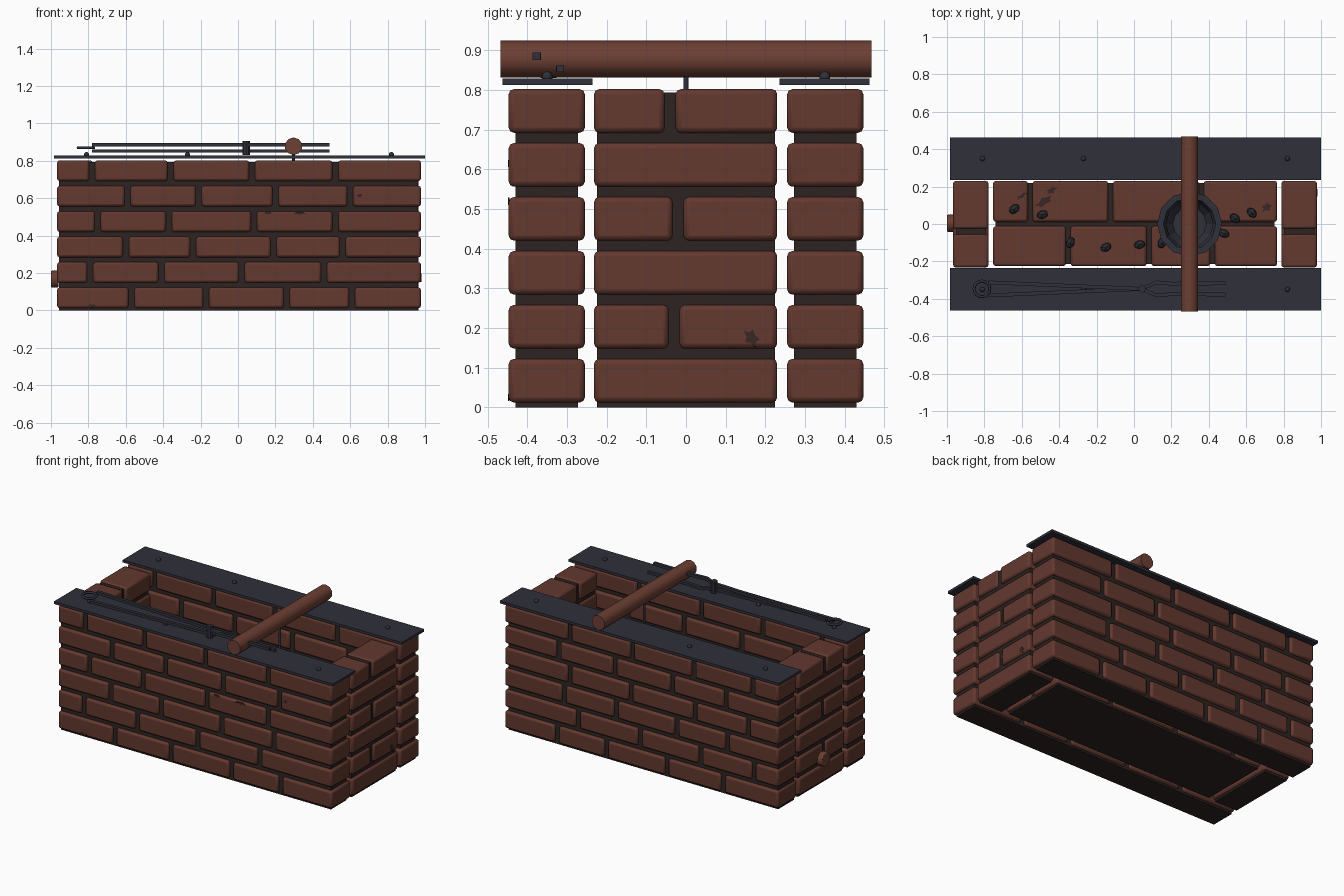
import bpy, bmesh, math, random
from mathutils import Matrix, Vector

random.seed(4)
cube = bpy.data.objects.get("Cube")
if cube:
    bpy.data.objects.remove(cube)


def material(name, rgb):
    m = bpy.data.materials.new(name)
    m.use_nodes = True
    m.diffuse_color = (*rgb, 1)
    bsdf = m.node_tree.nodes["Principled BSDF"]
    bsdf.inputs["Base Color"].default_value = (*rgb, 1)
    bsdf.inputs["Roughness"].default_value = 0.8
    return m


BRICK = material("red brick", (0.125, 0.04, 0.028))
MORTAR = material("dark mortar", (0.026, 0.017, 0.015))
IRON = material("dark iron", (0.029, 0.029, 0.042))
WOOD = material("brown wood", (0.15, 0.05, 0.033))
SOOT = material("soot", (0.038, 0.02, 0.018))
COAL = material("coal", (0.022, 0.024, 0.032))


def finish(name, bm, mat, smooth=None, bevel=0):
    bmesh.ops.recalc_face_normals(bm, faces=bm.faces)
    mesh = bpy.data.meshes.new(name)
    bm.to_mesh(mesh)
    bm.free()
    mesh.materials.append(mat)
    ob = bpy.data.objects.new(name, mesh)
    bpy.context.collection.objects.link(ob)
    if bevel:
        mod = ob.modifiers.new("rounded edges", "BEVEL")
        mod.width, mod.segments = bevel, 2
    if smooth:
        bpy.ops.object.select_all(action="DESELECT")
        ob.select_set(True)
        bpy.context.view_layer.objects.active = ob
        bpy.ops.object.shade_smooth_by_angle(angle=math.radians(smooth))
    return ob


def add_box(bm, x, y, z):
    """Box from (min, max) pairs."""
    spans = (x, y, z)
    centre = Vector([(a + b) / 2 for a, b in spans])
    size = Matrix.Diagonal([b - a for a, b in spans] + [1])
    bmesh.ops.create_cube(bm, size=1, matrix=Matrix.Translation(centre) @ size)


def add_cylinder(bm, centre, radius, length, sides, axis="Z"):
    turn = {"Z": Matrix(), "X": Matrix.Rotation(math.pi / 2, 4, "Y"),
            "Y": Matrix.Rotation(math.pi / 2, 4, "X")}[axis]
    bmesh.ops.create_cone(bm, cap_ends=True, segments=sides, radius1=radius, radius2=radius,
                          depth=length, matrix=Matrix.Translation(centre) @ turn)


def row_span(row):
    return 0.012 + row * 0.136, 0.122 + row * 0.136


def spans(start, joints, end, gap=0.016):
    """Brick spans between the joints of one course."""
    edges = [start - gap, *joints, end + gap]
    return [(a + gap, b - gap) for a, b in zip(edges, edges[1:])]


# Long front and back walls
COURSES = [(-0.57, -0.17, 0.26, 0.61), (-0.79, -0.41, 0.02, 0.46), (-0.60, -0.24, 0.19, 0.56),
           (-0.75, -0.37, 0.085, 0.52), (-0.59, -0.21, 0.20, 0.60), (-0.78, -0.36, 0.075, 0.52)]
for name, side in (("front", -1), ("back", 1)):
    ys = sorted((side * 0.255, side * 0.447))
    bm = bmesh.new()
    for row, joints in enumerate(COURSES):
        for xs in spans(-0.967, joints, 0.978):
            add_box(bm, xs, ys, row_span(row))
    finish(name + "_wall_bricks", bm, BRICK, 40, 0.013)
    bm = bmesh.new()
    add_box(bm, (-0.957, 0.962), sorted((side * 0.272, side * 0.43)), (0, 0.793))
    finish(name + "_wall_mortar", bm, MORTAR)

# Short end walls, alternating whole and split courses
END_JOINTS = [(), (-0.03,), (), (-0.02,), (), (-0.04,)]
for name, x0, x1 in (("right", -0.967, -0.778), ("left", 0.788, 0.978)):
    bm = bmesh.new()
    for row, joints in enumerate(END_JOINTS):
        for ys in spans(-0.232, joints, 0.23, 0.014):
            add_box(bm, (x0, x1), ys, row_span(row))
    finish(name + "_end_bricks", bm, BRICK, 40, 0.013)
    bm = bmesh.new()
    add_box(bm, (x0 + 0.014, x1 - 0.014), (-0.224, 0.224), (0, 0.793))
    finish(name + "_end_mortar", bm, MORTAR)

# Brick floor between the walls
bm = bmesh.new()
for ys, joints in (((-0.225, -0.012), (-0.352, 0.08, 0.42)), ((0.012, 0.23), (-0.555, -0.125, 0.36))):
    for xs in spans(-0.753, joints, 0.765, 0.013):
        add_box(bm, xs, ys, row_span(0))
finish("floor_bricks", bm, BRICK, 40, 0.013)
bm = bmesh.new()
add_box(bm, (-0.74, 0.752), (-0.215, 0.22), (0, 0.105))
finish("floor_mortar", bm, MORTAR)

# Iron plates capping the long walls, with rivets
for name, side in (("front", -1), ("back", 1)):
    bm = bmesh.new()
    add_box(bm, (-0.985, 1.0), sorted((side * 0.236, side * 0.463)), (0.813, 0.829))
    finish(name + "_cap_plate", bm, IRON)
    bm = bmesh.new()
    for x in (-0.81, -0.27, 0.82):
        bmesh.ops.create_uvsphere(bm, u_segments=8, v_segments=6, radius=0.014,
                                  matrix=Matrix.Translation((x, side * 0.35, 0.833)))
    finish(name + "_rivets", bm, IRON, 60)

# Cross bar
bm = bmesh.new()
add_cylinder(bm, (0.297, 0, 0.878), 0.047, 0.936, 10, "Y")
finish("cross_bar", bm, WOOD, 45)

# Peg on the right end wall
bm = bmesh.new()
add_cylinder(bm, (-0.98, 0.004, 0.167), 0.046, 0.04, 12, "X")
finish("drain_plug", bm, WOOD, 40, 0.006)

# Hanging pot: a turned profile, a bail and a hook rod
PROFILE = [(0, 0.3), (0.1, 0.3), (0.155, 0.37), (0.15, 0.48), (0.174, 0.5), (0.174, 0.52),
           (0.14, 0.52), (0.125, 0.48), (0.125, 0.38), (0.09, 0.33), (0, 0.33)]
bm = bmesh.new()
verts = [bm.verts.new((r, 0, z)) for r, z in PROFILE]
edges = [bm.edges.new(pair) for pair in zip(verts, verts[1:])]
bmesh.ops.spin(bm, geom=verts + edges, cent=(0, 0, 0), axis=(0, 0, 1),
               angle=math.tau, steps=12, use_duplicate=False)
bmesh.ops.remove_doubles(bm, verts=bm.verts, dist=0.0005)
pot = finish("hanging_pot", bm, IRON)
pot.location = (0.297, 0, 0)


def rod(name, points, radius, mat, cyclic=False):
    curve = bpy.data.curves.new(name, "CURVE")
    curve.dimensions = "3D"
    curve.bevel_depth, curve.bevel_resolution = radius, 1
    curve.use_fill_caps = True
    line = curve.splines.new("POLY")
    line.points.add(len(points) - 1)
    for p, co in zip(line.points, points):
        p.co = (*co, 1)
    line.use_cyclic_u = cyclic
    curve.materials.append(mat)
    ob = bpy.data.objects.new(name, curve)
    bpy.context.collection.objects.link(ob)


arc = [math.pi * i / 10 for i in range(11)]
rod("pot_bail", [(0.297, 0.155 * math.cos(a), 0.51 + 0.16 * math.sin(a)) for a in arc], 0.007, IRON)
rod("pot_hook", [(0.297, 0, 0.665), (0.297, 0, 0.84)], 0.007, IRON)

# Tongs lying on the front plate: two crossing arms, pivot and ring
for name, side, z in (("upper", 1, (0.876, 0.894)), ("lower", -1, (0.845, 0.861))):
    path = [(-0.78, 0.035), (0.04, 0), (0.12, -0.035), (0.2, -0.028), (0.49, -0.03)]
    bm = bmesh.new()
    outline = [(x, y + 0.01) for x, y in path] + [(x, y - 0.01) for x, y in reversed(path)]
    n = len(path)
    verts = [bm.verts.new((x, -0.347 + side * y, z[0])) for x, y in outline]
    faces = [bm.faces.new((verts[i], verts[i + 1], verts[-2 - i], verts[-1 - i])) for i in range(n - 1)]
    up = bmesh.ops.extrude_face_region(bm, geom=faces)["geom"]
    bmesh.ops.translate(bm, verts=[v for v in up if isinstance(v, bmesh.types.BMVert)],
                        vec=(0, 0, z[1] - z[0]))
    finish(name + "_tong_arm", bm, IRON)
bm = bmesh.new()
add_cylinder(bm, (0.043, -0.347, 0.868), 0.02, 0.076, 8)
finish("tong_pivot", bm, IRON)
ring = [math.tau * i / 16 for i in range(16)]
rod("tong_ring", [(-0.813 + 0.042 * math.cos(a), -0.347 + 0.042 * math.sin(a), 0.869) for a in ring],
    0.008, IRON, True)

# Coal lumps on the floor
bm = bmesh.new()
for x, y in ((-0.64, 0.08), (-0.49, 0.05), (-0.34, -0.1), (-0.15, -0.125), (0.03, -0.11),
             (0.15, -0.1), (0.48, -0.05), (0.54, 0.03), (0.63, 0.06)):
    shape = Matrix.Rotation(random.uniform(0, 3), 4, "Z") @ Matrix.Diagonal((1.1, 0.8, 0.75, 1))
    bmesh.ops.create_icosphere(bm, subdivisions=1, radius=0.031,
                               matrix=Matrix.Translation((x, y, 0.14)) @ shape)
finish("coal_lumps", bm, COAL)

# Soot stains as thin irregular plates
TURNS = {"up": Matrix(), "front": Matrix.Rotation(math.pi / 2, 4, "X"),
         "left": Matrix.Rotation(math.pi / 2, 4, "Y")}
bm = bmesh.new()
for facing, centre, a, b in (("up", (-0.48, 0.12, 0.122), 0.06, 0.025), ("up", (-0.44, 0.18, 0.122), 0.035, 0.02),
                             ("up", (-0.6, 0.15, 0.122), 0.04, 0.012), ("up", (0.71, 0.09, 0.122), 0.035, 0.025),
                             ("front", (0.65, -0.447, 0.615), 0.018, 0.012),
                             ("front", (0.16, -0.447, 0.522), 0.025, 0.01),
                             ("front", (0.33, -0.447, 0.52), 0.04, 0.01),
                             ("front", (-0.78, -0.447, 0.025), 0.03, 0.01),
                             ("left", (0.978, 0.165, 0.175), 0.028, 0.02)):
    place = Matrix.Translation(centre) @ TURNS[facing] @ Matrix.Rotation(
        0 if facing == "front" else 0.6, 4, "Z") @ Matrix.Diagonal((a, b, 1, 1))
    made = bmesh.ops.create_cone(bm, cap_ends=True, segments=10, radius1=1, radius2=1, depth=0.004)
    for v in made["verts"]:
        k = 0.75 + 0.25 * math.sin(5 * math.atan2(v.co.y, v.co.x) + a * 90)
        v.co = place @ Vector((v.co.x * k, v.co.y * k, v.co.z))
finish("soot_stains", bm, SOOT)
